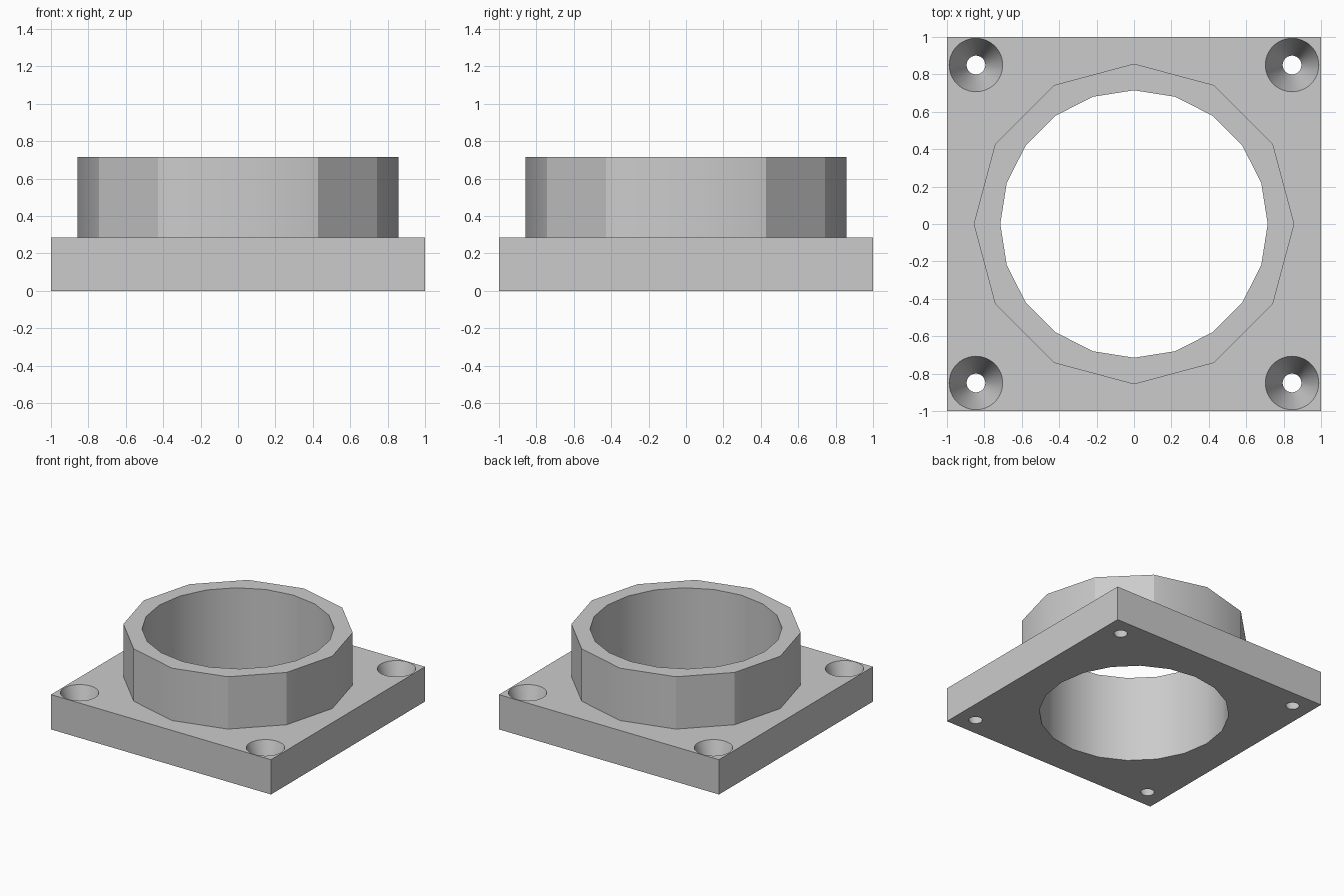
import bpy, bmesh, math
from mathutils import Matrix

cube = bpy.data.objects.get("Cube")
if cube:
    bpy.data.objects.remove(cube, do_unlink=True)

PLATE_H, TOP = 0.286, 0.716
grey = bpy.data.materials.new("plain grey")
grey.use_nodes = True
grey.diffuse_color = (0.6, 0.6, 0.6, 1)
grey.node_tree.nodes["Principled BSDF"].inputs["Base Color"].default_value = grey.diffuse_color


def add_object(name, bm):
    mesh = bpy.data.meshes.new(name)
    bm.to_mesh(mesh)
    bm.free()
    mesh.materials.append(grey)
    obj = bpy.data.objects.new(name, mesh)
    bpy.context.collection.objects.link(obj)
    return obj


def frustum(name, sides, r_low, r_high, z_low, z_high, x=0, y=0):
    bm = bmesh.new()
    bmesh.ops.create_cone(bm, cap_ends=True, segments=sides, radius1=r_low,
                          radius2=r_high, depth=z_high - z_low,
                          matrix=Matrix.Translation((x, y, (z_low + z_high) / 2)))
    return add_object(name, bm)


def combine(target, other, operation):
    mod = target.modifiers.new(operation.lower(), "BOOLEAN")
    mod.operation, mod.object, mod.solver = operation, other, "EXACT"
    bpy.context.view_layer.objects.active = target
    bpy.ops.object.modifier_apply(modifier=mod.name)
    bpy.data.objects.remove(other, do_unlink=True)


# Square mounting plate
bm = bmesh.new()
bmesh.ops.create_cube(bm, size=1)
bmesh.ops.scale(bm, vec=(2, 2, PLATE_H), verts=bm.verts)
bmesh.ops.translate(bm, vec=(0, 0, PLATE_H / 2), verts=bm.verts)
flange = add_object("collar_flange", bm)

# Twelve-sided collar with a twenty-sided through bore
combine(flange, frustum("collar", 12, 0.857, 0.857, 0.1, TOP), "UNION")
combine(flange, frustum("bore", 20, 0.715, 0.715, -0.1, 1), "DIFFERENCE")

# Tapered screw holes in the corners
R_LOW, R_HIGH, EXTRA = 0.05, 0.143, 0.02
flare = (R_HIGH - R_LOW) / PLATE_H * EXTRA
for x in (-0.845, 0.845):
    for y in (-0.85, 0.85):
        hole = frustum("screw_hole", 48, R_LOW - flare, R_HIGH + flare,
                       -EXTRA, PLATE_H + EXTRA, x, y)
        combine(flange, hole, "DIFFERENCE")

# Smooth the bore and holes, and the collar edges lying on the axes
bm = bmesh.new()
bm.from_mesh(flange.data)
for face in bm.faces:
    face.smooth = True
for edge in bm.edges:
    angle = math.degrees(edge.calc_face_angle(math.pi))
    mid = (edge.verts[0].co + edge.verts[1].co) / 2
    on_axis = min(abs(mid.x), abs(mid.y)) < 0.01
    edge.smooth = angle < 25 or (on_axis and angle < 35)
bm.to_mesh(flange.data)
bm.free()
